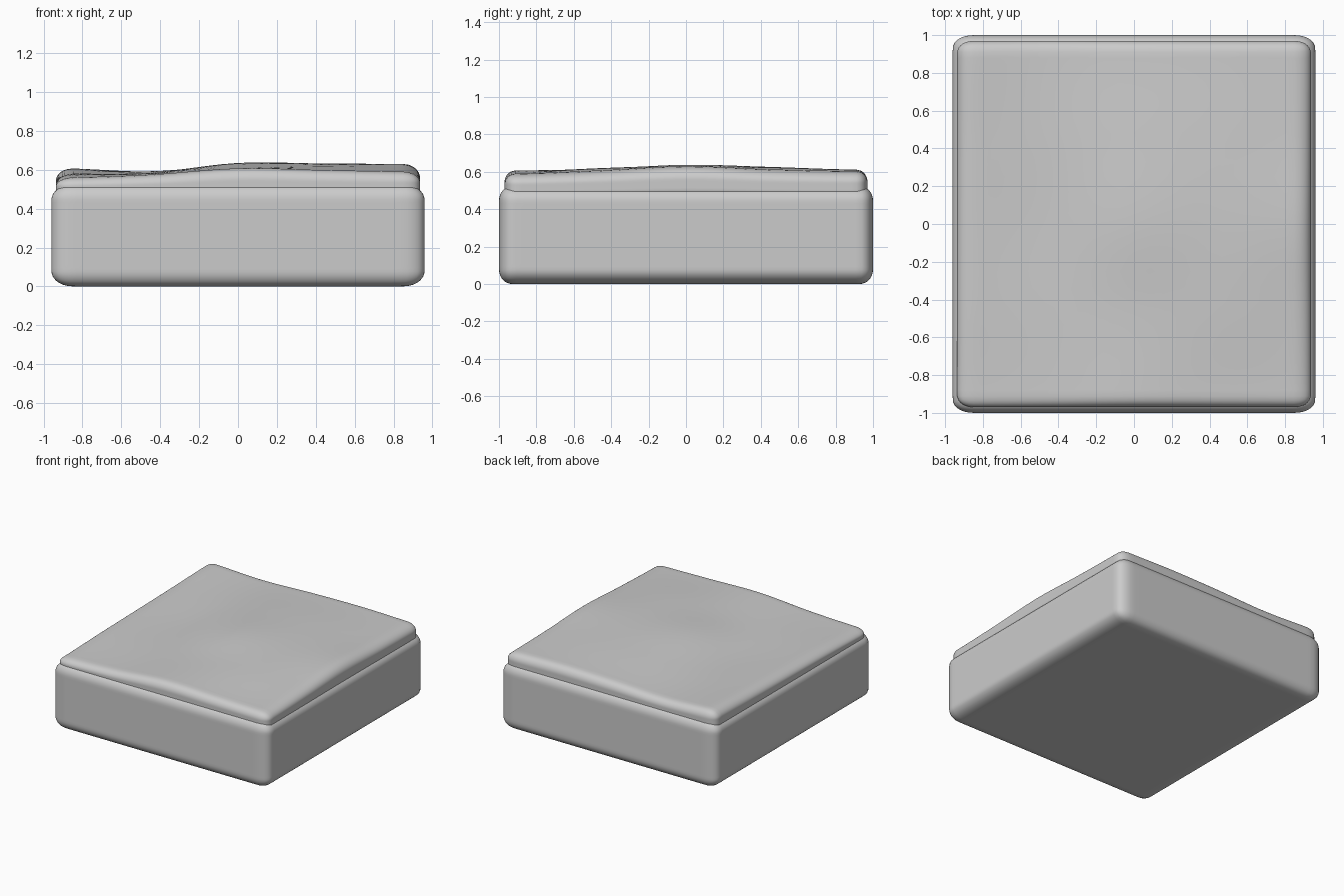
import bpy, bmesh, math
from mathutils import Vector

cube = bpy.data.objects.get("Cube")
if cube:
    bpy.data.objects.remove(cube, do_unlink=True)

grey = bpy.data.materials.new("light_grey")
grey.use_nodes = True
colour = (0.6, 0.6, 0.6, 1)
grey.diffuse_color = colour
grey.node_tree.nodes["Principled BSDF"].inputs["Base Color"].default_value = colour


def rounded_block(name, half, centre_z, radii, cuts=35, shape=None):
    """Rounded box whose grid lines crowd towards the edges."""
    bm = bmesh.new()
    bmesh.ops.create_cube(bm, size=2)
    bmesh.ops.subdivide_edges(bm, edges=bm.edges[:], cuts=cuts, use_grid_fill=True)
    for v in bm.verts:
        p = [math.sin(t * math.pi / 2) * h for t, h in zip(v.co, half)]
        core = [max(r - h, min(h - r, t)) for t, h, r in zip(p, half, radii)]
        out = Vector([(t - c) / r for t, c, r in zip(p, core, radii)]).normalized()
        v.co = [c + r * o for c, r, o in zip(core, radii, out)]
        if shape:
            v.co.z += shape(v.co) * (v.co.z / half[2] + 1) / 2
        v.co.z += centre_z
    bmesh.ops.recalc_face_normals(bm, faces=bm.faces[:])
    for f in bm.faces:
        f.smooth = True
    mesh = bpy.data.meshes.new(name)
    bm.to_mesh(mesh)
    bm.free()
    mesh.materials.append(grey)
    obj = bpy.data.objects.new(name, mesh)
    bpy.context.collection.objects.link(obj)
    return obj


# Heights of the uneven top, rows from front to back
TOP = 0.60
HEIGHTS = [
    [0.560, 0.575, 0.607, 0.598, 0.590],
    [0.575, 0.582, 0.610, 0.620, 0.607],
    [0.585, 0.585, 0.635, 0.632, 0.630],
    [0.595, 0.592, 0.622, 0.625, 0.612],
    [0.608, 0.590, 0.605, 0.612, 0.603],
]


def spline(values, t):
    """Smooth curve through evenly spaced values."""
    last = len(values) - 1
    i = max(0, min(last - 1, int(t)))
    f = max(0, min(1, t - i))
    a, b, c, d = (values[max(0, min(last, i + k))] for k in (-1, 0, 1, 2))
    return b + f * (c - a + f * (2*a - 5*b + 4*c - d + f * (3*(b - c) + d - a))) / 2


def ripple(p):
    u, w = (t / 0.45 + 2 for t in (p.x, p.y))
    return spline([spline(row, u) for row in HEIGHTS], w) - TOP


# Solid block below, softly uneven pad sunk into its top
rounded_block("base_block", (0.96, 1.0, 0.262), 0.262, (0.11, 0.07, 0.08))
rounded_block("top_pad", (0.936, 0.97, 0.08), TOP - 0.08, (0.09, 0.06, 0.06), shape=ripple)
